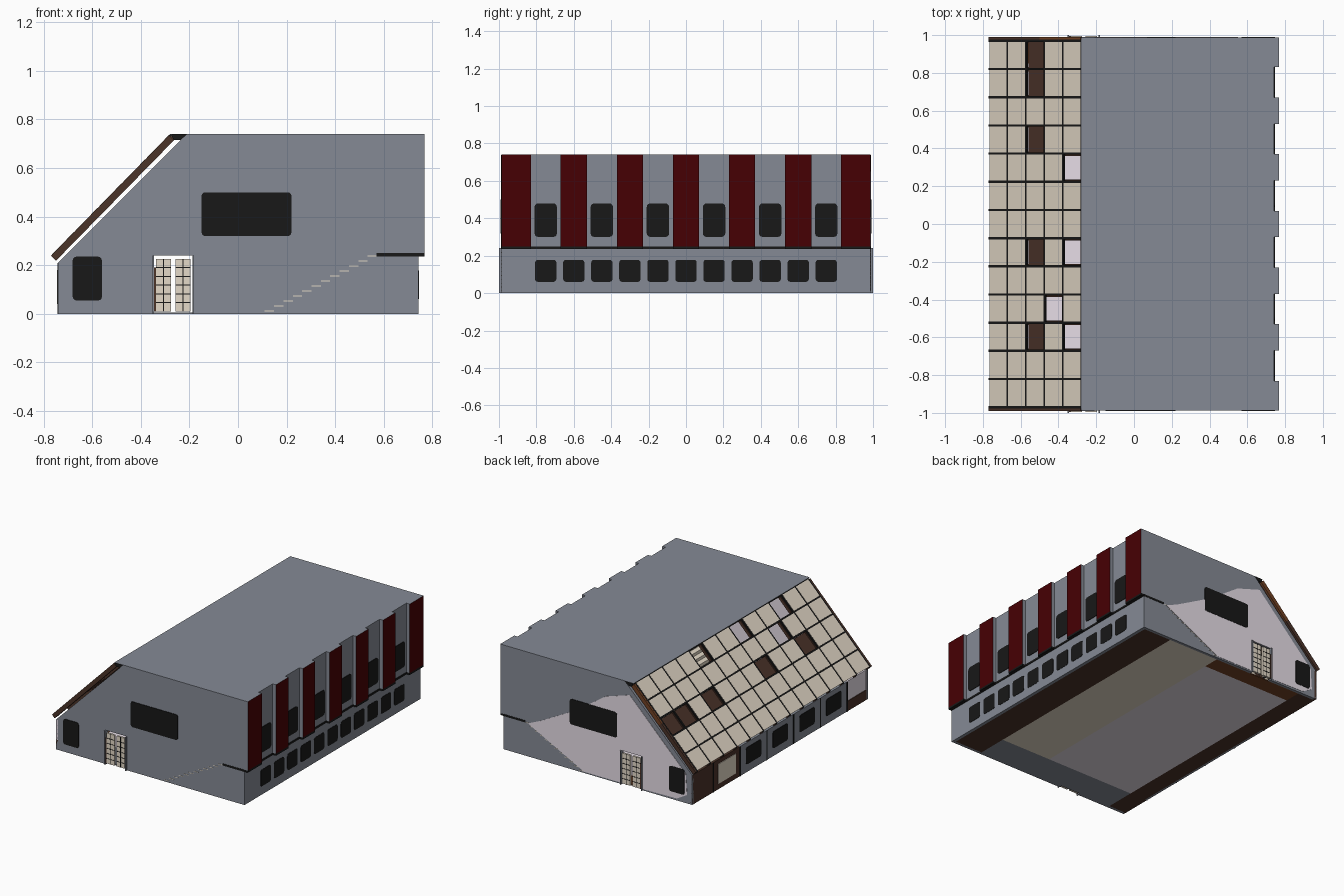
import bpy, bmesh, math

if "Cube" in bpy.data.objects:
    bpy.data.objects.remove(bpy.data.objects["Cube"])

COLORS = {
    "wall_grey": (0.235, 0.255, 0.30), "dark_red": (0.062, 0.0, 0.001),
    "black": (0.009, 0.009, 0.009), "cream": (0.78, 0.70, 0.58),
    "brown": (0.070, 0.033, 0.022), "pale_lavender": (0.80, 0.73, 0.80),
    "rust": (0.17, 0.055, 0.018)}
MATS = {}
for n, c in COLORS.items():
    MATS[n] = bpy.data.materials.new(n)
    MATS[n].diffuse_color = (*c, 1)


def make(name, prisms, rule=None):
    """One object from prisms (points, start, end, colour, axis); rule(normal) may recolour faces."""
    bm = bmesh.new()
    names = []
    for pts, d0, d1, col, axis in prisms:
        if col not in names:
            names.append(col)
        rings = [[bm.verts.new((a, d, b) if axis == "y" else (d, a, b)) for a, b in pts]
                 for d in (d0, d1)]
        n = len(pts)
        faces = [bm.faces.new(rings[0]), bm.faces.new(rings[1][::-1])]
        for i in range(n):
            j = (i + 1) % n
            faces.append(bm.faces.new((rings[0][i], rings[1][i], rings[1][j], rings[0][j])))
        for f in faces:
            f.material_index = names.index(col)
    bmesh.ops.recalc_face_normals(bm, faces=bm.faces)
    if rule:
        for f in bm.faces:
            col = rule(f.normal)
            if col:
                if col not in names:
                    names.append(col)
                f.material_index = names.index(col)
    me = bpy.data.meshes.new(name)
    bm.to_mesh(me)
    bm.free()
    for n in names:
        me.materials.append(MATS[n])
    ob = bpy.data.objects.new(name, me)
    bpy.context.collection.objects.link(ob)
    return ob


def rect(a0, a1, b0, b1):
    return [(a0, b0), (a1, b0), (a1, b1), (a0, b1)]


def rounded(a0, a1, b0, b1, r=0.015):
    pts = []
    for k, (a, b) in enumerate([(a1 - r, b1 - r), (a0 + r, b1 - r), (a0 + r, b0 + r), (a1 - r, b0 + r)]):
        for s in range(4):
            t = math.pi / 2 * (k + s / 3)
            pts.append((a + r * math.cos(t), b + r * math.sin(t)))
    return pts


def box(x0, x1, y0, y1, z0, z1, col):
    return (rect(x0, x1, z0, z1), y0, y1, col, "y")


# End walls with doorway, lavender inside
outline = [(-.74, 0), (-.35, 0), (-.35, .24), (-.18, .24), (-.18, 0), (.74, 0),
           (.74, .74), (-.21, .74), (-.74, .21)]
for s, label in ((-1, "front"), (1, "back")):
    make(label + "_wall", [(outline, s * .987, s * .967, "wall_grey", "y")],
         lambda n, s=s: "pale_lavender" if n.y * s < -.9 else None)
    make(label + "_windows", [(rounded(*w), s * .987, s * .991, "black", "y")
                              for w in ((-.15, .22, .32, .5), (-.68, -.56, .055, .235))])
    # Double door: jambs, two gridded leaves
    parts = [(rect(-.352, -.345, 0, .24), s * .967, s * 1.0, "wall_grey", "y"),
             (rect(-.345, -.337, .01, .19), s * .967, s * .996, "brown", "y"),
             (rect(-.187, -.18, 0, .24), s * .967, s * 1.0, "wall_grey", "y")]
    for x0 in (-.337, -.257):
        parts.append((rect(x0, x0 + .062, .01, .226), s * .98, s * .994, "cream", "y"))
        parts.append((rect(x0 + .029, x0 + .033, .01, .226), s * .994, s * .996, "black", "y"))
        for k in range(1, 6):
            z = .01 + k * .036
            parts.append((rect(x0, x0 + .062, z - .0018, z + .0018), s * .994, s * .996, "black", "y"))
    make(label + "_door", parts)
    # Dark closer at the top of the slope
    make(label + "_eave_end", [([(-.275, .739), (-.21, .739), (-.235, .715), (-.265, .715)],
                                s * .975, s * .989, "black", "y")])

# Pale patch of hall wall showing on the back end
make("back_wall_patch", [([(.11, .01), (.55, .235), (.45, .28), (.17, .43), (-.06, .59), (-.25, .65),
                           (-.3, .6), (-.69, .21), (-.7, .06), (-.62, .015), (-.35, .01), (-.35, .24),
                           (-.18, .24), (-.18, .01)], .987, .989, "pale_lavender", "y")])

# Roof slab
make("flat_roof", [([(-.28, .74), (.74, .74), (.74, .72), (-.26, .72)], -.987, .987, "wall_grey", "y")],
     lambda n: "pale_lavender" if n.z < -.9 else None)

# Right wall, windows, floor band, pilasters with red faces
make("right_wall", [box(.72, .742, -.987, .987, 0, .74, "wall_grey")],
     lambda n: "pale_lavender" if n.x < -.9 else None)
make("upper_right_windows", [(rounded(y - .06, y + .06, .3, .48, .02), .742, .746, "black", "x")
                             for y in [-.75 + .3 * i for i in range(6)]])
make("lower_right_windows", [(rounded(y - .057, y + .057, .06, .178), .742, .744, "black", "x")
                             for y in [-.75 + .15 * i for i in range(11)]])
spans = [(-.987, -.83)] + [(c - .07, c + .07) for c in (-.6, -.3, 0, .3, .6)] + [(.83, .987)]
make("pilasters", [box(.742, .768, a, b, .25, .74, "wall_grey") for a, b in spans],
     lambda n: "dark_red" if n.x > .9 else None)
make("floor_band", [box(.57, .746, -.989, .989, .236, .25, "black")]
     + [box(.746, .768, a, b, .236, .25, "black") for a, b in spans])

# Left wall: brown ends, framed pale panel, grey panels with windows
make("left_wall", [box(-.74, -.725, .45, .987, 0, .21, "brown"),
                   box(-.744, -.74, .5, .7, .04, .18, "cream"),
                   box(-.74, -.725, -.75, .45, 0, .21, "wall_grey"),
                   box(-.74, -.725, -.987, -.75, 0, .07, "brown"),
                   box(-.735, -.725, -.987, -.75, .07, .21, "pale_lavender")],
     lambda n: "brown" if n.x > .9 else None)
make("left_wall_seams", [box(-.743, -.74, y - .005, y + .005, 0, .21, "black")
                         for y in (.75, .45, .15, -.15, -.45, -.75)])
make("left_windows", [(rounded(y - .085, y + .085, .055, .175), -.743, -.74, "black", "x")
                      for y in (.3, 0, -.3, -.6)])


# Sloped glazing
def slope(u0, u1, d0, d1):
    p = lambda u, d: (-.77 + .49 * u - .71 * d, .24 + .5 * u + .71 * d)
    return [p(u0, d0), p(u1, d0), p(u1, d1), p(u0, d1)]


holes = {(2, 12), (2, 11), (2, 9), (2, 5), (2, 2), (4, 8), (4, 5), (4, 2), (3, 3)}  # (column, row)
edges = [-.97 + .1492 * r for r in range(14)]
panes = [(slope(c / 5 + .008, (c + 1) / 5 - .008, -.006, 0),
          edges[r] + .006, edges[r + 1] - .006, "cream", "y")
         for c in range(5) for r in range(13) if (c, r) not in holes]
make("roof_panes", panes)
make("roof_mullions", [(slope(0, 1, -.01, -.001), y - .006, y + .006, "black", "y") for y in edges]
     + [(slope(c / 5 - .009, c / 5 + .009, -.01, -.002), -.97, .97, "black", "y") for c in range(1, 5)]
     + [(slope(.99, 1.0, -.01, -.002), -.97, .97, "black", "y")])
make("roof_rafters", [(slope(0, 1, -.03, -.01), y - .012, y + .012, "brown", "y") for y in edges]
     + [(slope(.41, .59, -.026, -.014), -.97, .97, "brown", "y")])
make("slope_end_trim", [(slope(0, .55, -.03, -.001), s * .976, s * .989, "brown", "y") for s in (-1, 1)]
     + [(slope(.55, .99, -.03, -.001), s * .976, s * .989, "rust" if s > 0 else "brown", "y")
        for s in (-1, 1)])

# Floor in strips, and the stepped seating inside
make("floor", [box(-.725, -.6, -.967, .967, 0, .006, "brown"),
               box(-.6, .1, -.75, .85, 0, .006, "pale_lavender"),
               box(-.6, .1, .85, .967, 0, .006, "rust"),
               box(-.6, .5, -.967, -.75, 0, .006, "wall_grey"),
               box(.1, .5, -.75, .967, 0, .006, "cream"),
               box(.5, .72, -.967, .967, 0, .006, "brown")])
steps = []
for i in range(12):
    x, z = .11 + i * .0385, .006 + i * .0205
    steps.append(box(x, x + .0385, -.967, .967, .006, z + .004, "cream"))
    steps.append(box(x, x + .0385, -.9885, .9885, z + .004, z + .008, "cream"))
make("seating_steps", steps)

for m in bpy.data.materials:
    if m.users and not m.is_grease_pencil:
        m.use_nodes = True
        m.node_tree.nodes["Principled BSDF"].inputs["Base Color"].default_value = m.diffuse_color
